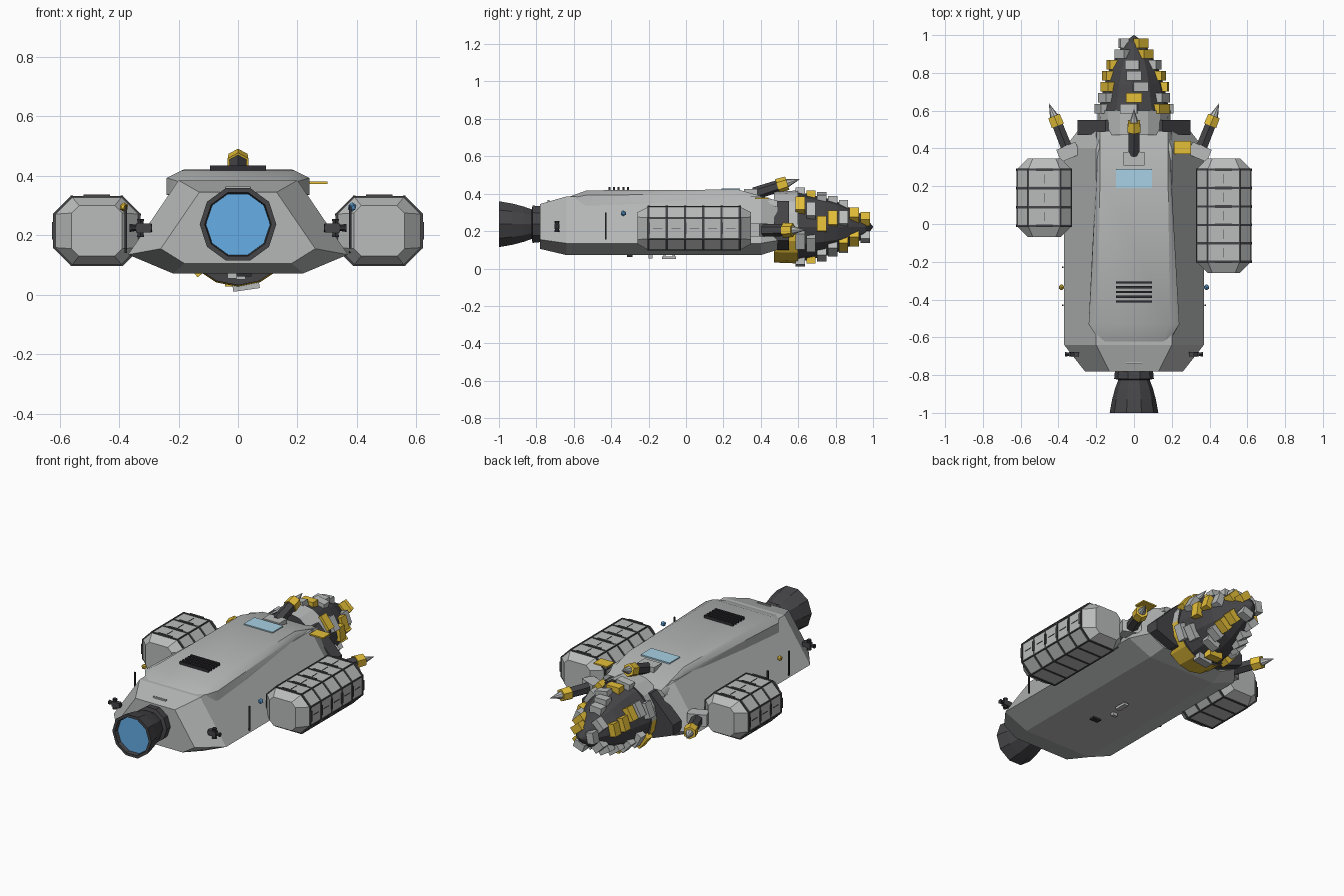
import bpy, bmesh, math
from mathutils import Vector, Matrix

cube = bpy.data.objects.get("Cube")
if cube:
    bpy.data.objects.remove(cube, do_unlink=True)


def material(name, r, g, b):
    m = bpy.data.materials.new(name)
    m.use_nodes = True
    m.diffuse_color = (r, g, b, 1)
    m.node_tree.nodes["Principled BSDF"].inputs["Base Color"].default_value = (r, g, b, 1)
    return m


HULL = material("hull grey", .46, .475, .47)
LIGHT = material("light grey", .49, .505, .50)
DARK = material("dark grey", .06, .06, .066)
BLACK = material("near black", .03, .03, .035)
GOLD = material("gold", .78, .52, .04)
BLUE = material("engine blue", .13, .42, .80)
GLASS = material("pale blue glass", .39, .64, .78)


def finish(name, bm, *mats):
    bmesh.ops.recalc_face_normals(bm, faces=bm.faces)
    mesh = bpy.data.meshes.new(name)
    bm.to_mesh(mesh)
    bm.free()
    for m in mats:
        mesh.materials.append(m)
    ob = bpy.data.objects.new(name, mesh)
    bpy.context.collection.objects.link(ob)
    return ob


def loft(name, sections, *mats):
    """Skin a row of equal-length closed sections and cap both ends."""
    bm = bmesh.new()
    rings = [[bm.verts.new(p) for p in s] for s in sections]
    n = len(rings[0])
    for a, b in zip(rings, rings[1:]):
        for i in range(n):
            j = (i + 1) % n
            bm.faces.new((a[i], a[j], b[j], b[i]))
    bm.faces.new(rings[0])
    bm.faces.new(rings[-1])
    return finish(name, bm, *mats)


def lathe(name, profile, z, sides, *mats):
    """Turn (y, radius) points around a lengthwise axis at height z."""
    step = math.tau / sides
    return loft(name, [[(r * math.cos(i * step), y, z + r * math.sin(i * step))
                        for i in range(sides)] for y, r in profile], *mats)


def box(name, centre, size, mat, rot=None):
    bm = bmesh.new()
    bmesh.ops.create_cube(bm, size=1)
    m = Matrix.Translation(centre) @ (rot or Matrix()) @ Matrix.Diagonal((*size, 1))
    bmesh.ops.transform(bm, matrix=m, verts=bm.verts)
    return finish(name, bm, mat)


def ball(name, centre, radius, mat):
    bm = bmesh.new()
    bmesh.ops.create_icosphere(bm, subdivisions=1, radius=radius, matrix=Matrix.Translation(centre))
    return finish(name, bm, mat)


def rod(name, a, b, r1, r2, mat, sides=6):
    a, b = Vector(a), Vector(b)
    bm = bmesh.new()
    bmesh.ops.create_cone(bm, cap_ends=True, segments=sides, radius1=r1, radius2=r2, depth=(b - a).length)
    m = Matrix.Translation((a + b) / 2) @ (b - a).to_track_quat('Z', 'Y').to_matrix().to_4x4()
    bmesh.ops.transform(bm, matrix=m, verts=bm.verts)
    return finish(name, bm, mat)


def mirrored(y, half):
    """Symmetric section from (x, z) points on the +x side, bottom to top."""
    return [(x, y, z) for x, z in half] + [(-x, y, z) for x, z in reversed(half)]


# Main hull with chamfered ends
hull_half = [(.22, .072), (.37, .135), (.2, .385)]
loft("hull", [
    mirrored(-.78, [(.18, .105), (.26, .155), (.13, .345)]),
    mirrored(-.64, hull_half),
    mirrored(.40, hull_half),
    mirrored(.49, [(.2, .1), (.3, .15), (.17, .36)])], HULL)
loft("rear_bulkhead", [mirrored(y, [(.17, .1), (.3, .15), (.3, .21), (.15, .36)])
                       for y in (.47, .55)], DARK)

# Raised dorsal deck, softly rounded along its shoulders
deck = loft("dorsal_deck", [
    mirrored(-.64, [(.18, .36), (.17, .372), (.15, .378)]),
    mirrored(-.53, [(.24, .335), (.24, .393), (.19, .418)]),
    mirrored(.28, [(.2, .37), (.195, .398), (.18, .422)]),
    mirrored(.49, [(.2, .33), (.2, .345), (.18, .362)])], HULL)
bpy.context.view_layer.objects.active = deck
deck.select_set(True)
bpy.ops.object.shade_smooth_by_angle(angle=math.radians(35))
deck.select_set(False)
box("roof_window", (0, .24, .424), (.19, .1, .008), GLASS)
for i in range(5):
    box("roof_vent_slat", (0, -.41 + i * .025, .425), (.19, .011, .02), BLACK)
box("nose_handle", (0, -.735, .36), (.085, .01, .01), HULL)
box("gold_panel", (.257, .405, .377), (.09, .07, .008), GOLD)

# Engine bell and glowing disc
lathe("engine_bell", [(-.77, .1), (-.82, .105), (-.825, .083), (-.87, .1), (-.93, .116),
                      (-1, .129), (-1, .112), (-.97, .108)], .237, 10, DARK)
lathe("engine_glow", [(-.965, .108), (-.978, .108)], .237, 10, BLUE)

# Drill collar: light above, gold below, dark ends
AXIS = .222
collar = lathe("drill_collar", [(.47, .19), (.6, .195)], AXIS, 16, LIGHT, GOLD, DARK)
for p in collar.data.polygons:
    p.material_index = 2 if abs(p.normal.y) > .5 else int(p.center.z < .2)

# Drill cone with staggered rows of cutting teeth
cone = [(.59, .19), (.67, .172), (.74, .157), (.81, .135), (.88, .1), (.96, .055), (1, .002)]
lathe("drill_cone", cone, AXIS, 12, DARK)
tooth_rows = [(6, 38), (6, 90), (5, 150), (5, 162), (5, 310), (4, 45), (3, 50)]
for row, (count, start) in enumerate(tooth_rows):
    y = .61 + row * .058
    for (y0, r0), (y1, r1) in zip(cone, cone[1:]):
        if y0 <= y <= y1:
            radius = r0 + (r1 - r0) * (y - y0) / (y1 - y0)
    for k in range(count):
        a = math.radians(start) + math.tau * k / count
        tooth_pos = (radius * math.cos(a), y, AXIS + radius * math.sin(a))
        box("drill_tooth", tooth_pos, (.045, .05, .09 - row * .004),
            LIGHT if k % 3 else GOLD, Matrix.Rotation(-a, 4, 'Y'))


# Small drilling arms: two at the sides, one on top
def drill_arm(start, direction, side):
    s, d = Vector(start), Vector(direction).normalized()
    turn = Matrix.Rotation(-side * .4, 4, 'Z')
    box("arm_mount", s - d * .02, (.11, .07, .07 if side else .06), LIGHT, turn)
    rod("arm_shaft", s, s + d * .15, .034, .032, DARK)
    rod("arm_gold_collar", s + d * .13, s + d * .185, .04, .037, GOLD)
    rod("arm_tip", s + d * .18, s + d * .255, .024, .001, LIGHT, 8)


for side in (-1, 1):
    drill_arm((side * .355, .40, .205), (side * .4, 1, 0), side)
drill_arm((0, .365, .4), (0, 1, .32), 0)


# Cargo pods with dark ribs and stringers
def oct_section(y, x, hw, hh, c):
    z = .215
    pts = [(hw - c, -hh), (hw, c - hh), (hw, hh - c), (hw - c, hh)]
    pts += [(-u, -v) for u, v in pts]
    return [(x + u, y, z + v) for u, v in pts]


def pod(side, front):
    x, back = side * .475, .288
    loft("cargo_pod", [oct_section(front - .06, x, .085, .085, .025),
                       oct_section(front, x, .145, .116, .06),
                       oct_section(back, x, .145, .116, .06),
                       oct_section(back + .06, x, .085, .085, .025)], LIGHT)
    bays = round((back - front) / .097)
    for i in range(bays + 1):
        y = front + (back - front) * i / bays
        loft("pod_rib", [oct_section(y + d, x, .147, .118, .06) for d in (-.006, .006)], DARK)
        box("pod_top_clip", (x, y, .334), (.09, .014, .008), DARK)
        box("pod_side_clip", (x + side * .147, y, .215), (.008, .014, .06), DARK)
        if i < bays:
            mid = y + (back - front) / bays / 2
            box("pod_top_seam", (x, mid, .331), (.004, .05, .004), DARK)
            box("pod_side_seam", (x + side * .145, mid, .215), (.004, .05, .004), DARK)
    for px, _, pz in oct_section(0, x, .144, .115, .06):
        box("pod_stringer", (px, (front + back) / 2, pz), (.008, back - front, .008), DARK)


pod(1, -.2)
pod(-1, -.01)

# Thruster clusters, side rails and navigation lights
for side in (-1, 1):
    x = side * .328
    box("thruster_block", (x - side * .01, -.69, .225), (.05, .025, .03), DARK)
    for dx, dz in ((.038, 0), (-.038, 0), (0, .03), (0, -.03)):
        rod("thruster_nozzle", (x, -.69, .225), (x + dx, -.69, .225 + dz), .008, .014, BLACK)
    box("side_rail", (side * .378, -.43, .228), (.008, .008, .145), BLACK)
    box("short_side_rail", (side * .378, -.23, .2), (.008, .008, .12), BLACK)
    ball("navigation_light", (side * .384, -.335, .295), .016, BLUE if side > 0 else GOLD)

# Belly fittings
box("belly_hatch", (.02, -.3, .068), (.05, .03, .012), BLACK)
box("belly_sensor", (-.02, -.19, .064), (.03, .02, .02), LIGHT)
box("belly_skid", (.01, -.09, .058), (.03, .075, .014), LIGHT)
for y in (-.115, -.065):
    box("belly_skid_post", (.01, y, .066), (.02, .012, .02), LIGHT)
